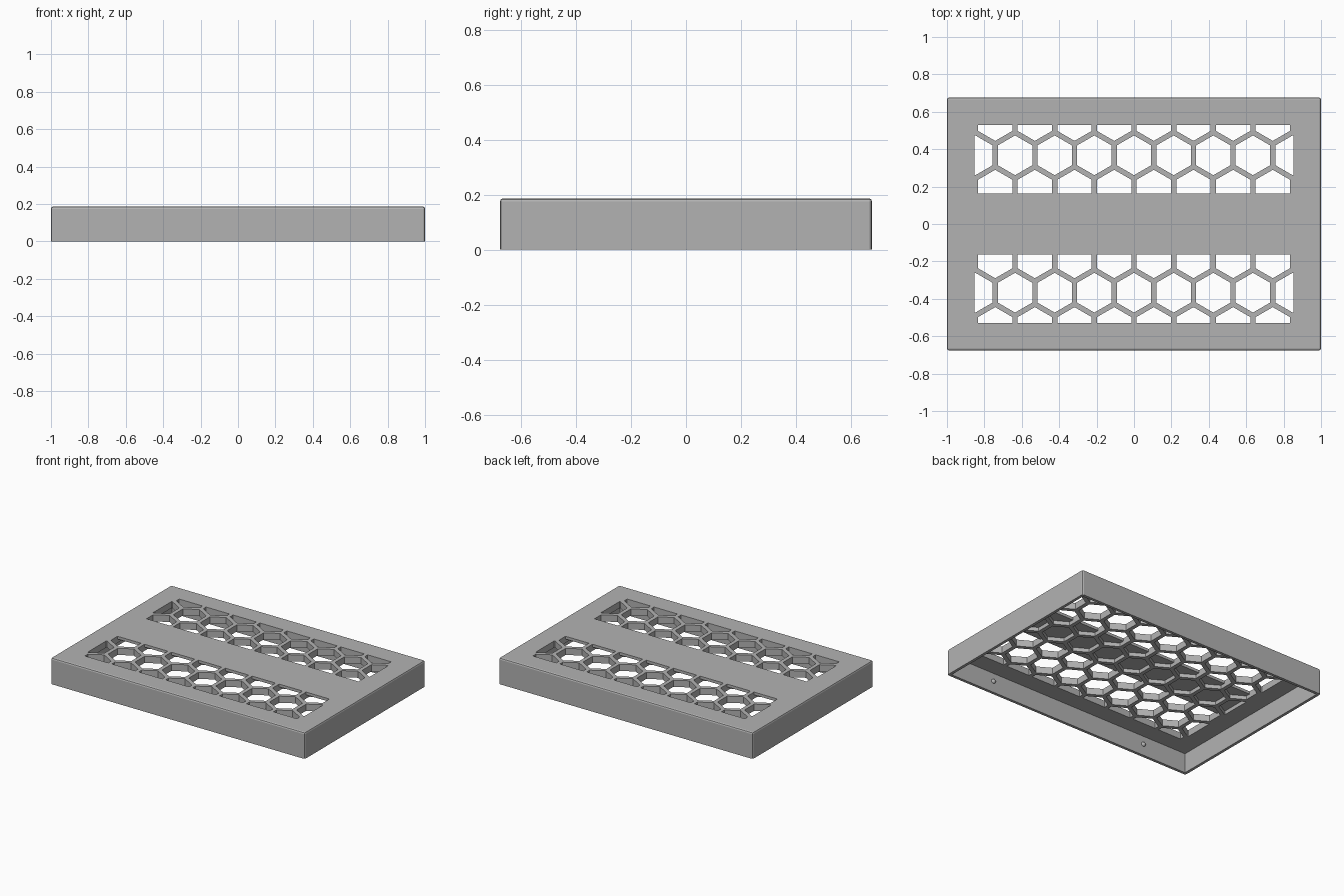
import bpy
import bmesh
import math

HALF_X, HALF_Y, HEIGHT = 1.0, 0.677, 0.187
WALL = 0.02
PLATE_BOTTOM = 0.14      # underside of the top plate
POCKET_TOP = 0.167       # underside of the solid middle strip
PITCH, RIB = 0.212, 0.028
GRILLE_X, GRILLE_Y, STRIP_Y = 0.853, 0.53, 0.163

if "Cube" in bpy.data.objects:
    bpy.data.objects.remove(bpy.data.objects["Cube"], do_unlink=True)

grey = bpy.data.materials.new("plain grey")
grey.use_nodes = True
colour = (0.45, 0.45, 0.45, 1)
grey.diffuse_color = colour
grey.node_tree.nodes["Principled BSDF"].inputs["Base Color"].default_value = colour


def make_object(name, bm):
    bmesh.ops.recalc_face_normals(bm, faces=bm.faces)
    mesh = bpy.data.meshes.new(name)
    bm.to_mesh(mesh)
    bm.free()
    mesh.materials.append(grey)
    obj = bpy.data.objects.new(name, mesh)
    bpy.context.collection.objects.link(obj)
    return obj


def add_prism(bm, outline, z0, z1):
    base = bm.faces.new([bm.verts.new((x, y, z0)) for x, y in outline])
    new = bmesh.ops.extrude_face_region(bm, geom=[base])["geom"]
    top = [v for v in new if isinstance(v, bmesh.types.BMVert)]
    bmesh.ops.translate(bm, verts=top, vec=(0, 0, z1 - z0))


def rectangle(x, y):
    return [(-x, -y), (x, -y), (x, y), (-x, y)]


def clip(outline, axis, limit, sign):
    """Keep the part of a convex outline where sign * coordinate <= sign * limit."""
    result = []
    for i, b in enumerate(outline):
        a = outline[i - 1]
        da, db = sign * (limit - a[axis]), sign * (limit - b[axis])
        if da * db < 0:
            t = da / (da - db)
            result.append(tuple(p + (q - p) * t for p, q in zip(a, b)))
        if db >= 0:
            result.append(b)
    return result


def hexagons():
    """Honeycomb cells trimmed to the grille rectangle."""
    radius = (PITCH - RIB) / math.sqrt(3)
    for row in range(-3, 4):
        cy = row * PITCH * math.sqrt(3) / 2
        for col in range(-5, 6):
            cx = (col + 0.5 * (row % 2)) * PITCH
            angles = [math.radians(30 + 60 * k) for k in range(6)]
            cell = [(cx + radius * math.cos(a), cy + radius * math.sin(a)) for a in angles]
            for axis, limit in ((0, GRILLE_X), (1, GRILLE_Y)):
                cell = clip(clip(cell, axis, limit, 1), axis, -limit, -1)
            if len(cell) > 2:
                yield row, cell


def cut(target, cutter):
    cutter.hide_render = True
    mod = target.modifiers.new("cut", 'BOOLEAN')
    mod.operation, mod.solver, mod.object = 'DIFFERENCE', 'EXACT', cutter
    bpy.context.view_layer.objects.active = target
    bpy.ops.object.modifier_apply(modifier=mod.name)
    bpy.data.objects.remove(cutter, do_unlink=True)


# Outer cover with softened upper and corner edges
bm = bmesh.new()
add_prism(bm, rectangle(HALF_X, HALF_Y), 0, HEIGHT)
edges = [e for e in bm.edges if max(v.co.z for v in e.verts) > 0.1]
bmesh.ops.bevel(bm, geom=edges, offset=0.012, segments=2, profile=0.5, affect='EDGES')
cover = make_object("vented_cover", bm)

# Hollow underside
bm = bmesh.new()
add_prism(bm, rectangle(HALF_X - WALL, HALF_Y - WALL), -0.1, PLATE_BOTTOM)
cut(cover, make_object("cavity_cutter", bm))

# Honeycomb recesses under the whole plate
bm = bmesh.new()
for row, cell in hexagons():
    add_prism(bm, cell, 0.1, POCKET_TOP)
cut(cover, make_object("pocket_cutter", bm))

# Open honeycomb on both sides of the solid middle strip
bm = bmesh.new()
for row, cell in hexagons():
    if row:
        side = 1 if row > 0 else -1
        add_prism(bm, clip(cell, 1, side * STRIP_Y, -side), 0.1, 0.3)
cut(cover, make_object("vent_cutter", bm))

# Small snap bumps inside the long walls
for side, side_name in ((-1, "front"), (1, "back")):
    for x, end_name in ((-0.63, "right"), (0.63, "left")):
        bm = bmesh.new()
        bmesh.ops.create_uvsphere(bm, u_segments=16, v_segments=8, radius=0.016)
        bmesh.ops.translate(bm, verts=bm.verts, vec=(x, side * (HALF_Y - WALL), 0.08))
        bump = make_object(f"{side_name}_{end_name}_snap_bump", bm)
        bump.data.shade_smooth()
